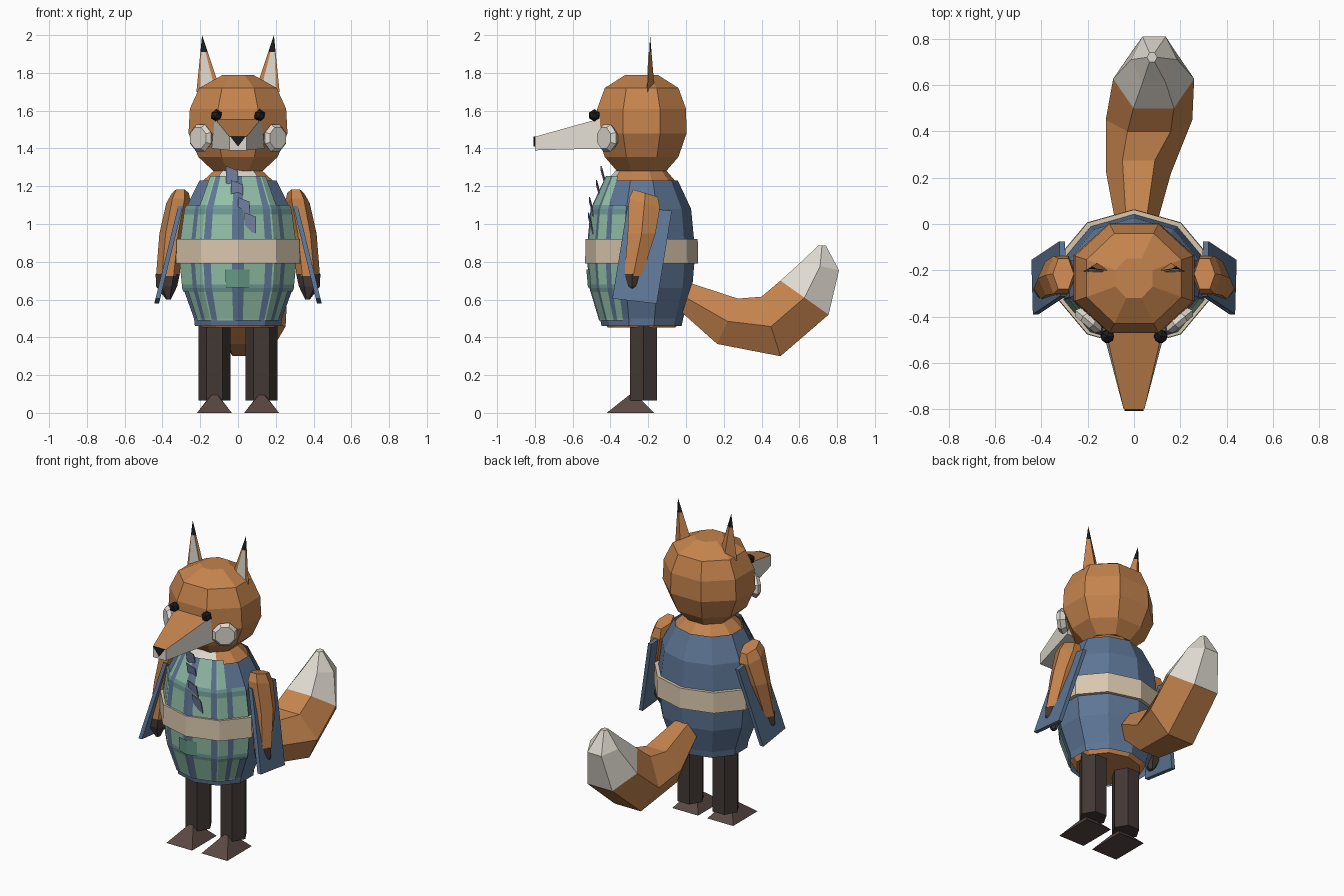
import bpy, bmesh
from math import sin, cos, pi, radians
from mathutils import Vector, Matrix

if "Cube" in bpy.data.objects:
    bpy.data.objects.remove(bpy.data.objects["Cube"])

COL = {
    "orange": (.56, .23, .075), "blue": (.11, .18, .30), "green": (.29, .52, .39),
    "teal": (.16, .33, .30), "tan": (.70, .57, .42), "white": (.74, .70, .63),
    "brown": (.055, .04, .036), "foot": (.10, .065, .055), "black": (.012, .012, .012),
    "lilac": (.22, .28, .46), "pocket": (.14, .34, .25),
}
MATS = {}
for key, c in COL.items():
    MATS[key] = bpy.data.materials.new(key)
    MATS[key].diffuse_color = (*c, 1)


def make(name, verts, faces, mats, idx=None):
    """Flat-shaded mesh object; idx gives a material slot per face."""
    me = bpy.data.meshes.new(name)
    me.from_pydata([tuple(v) for v in verts], [], faces)
    for m in mats:
        me.materials.append(MATS[m])
    for p, i in zip(me.polygons, idx or [0] * len(faces)):
        p.material_index = i
    bm = bmesh.new()
    bm.from_mesh(me)
    bmesh.ops.recalc_face_normals(bm, faces=bm.faces)
    bm.to_mesh(me)
    bm.free()
    ob = bpy.data.objects.new(name, me)
    bpy.context.collection.objects.link(ob)
    return ob


def skin(name, rings, mats, cap=True, band=None):
    """Bridge equal-sided rings; band gives a material slot per strip."""
    n = len(rings[0])
    faces, idx = [], []
    for r in range(len(rings) - 1):
        for i in range(n):
            j = (i + 1) % n
            faces.append((r * n + i, r * n + j, (r + 1) * n + j, (r + 1) * n + i))
            idx.append(band[r] if band else 0)
    if cap:
        last = (len(rings) - 1) * n
        faces += [tuple(range(n))[::-1], tuple(range(last, last + n))]
        idx += [idx[0], idx[-1]]
    return make(name, [v for r in rings for v in r], faces, mats, idx)


def ring(x, y, z, rx, ry, n, phase=0):
    return [Vector((x + rx * cos(phase + 2 * pi * i / n), y + ry * sin(phase + 2 * pi * i / n), z))
            for i in range(n)]


# head: eight-sided ball with a flat front
HC = 1 / cos(pi / 8)
head = [(1.28, .13, .13), (1.355, .21, .195), (1.48, .262, .238), (1.61, .255, .235),
        (1.72, .205, .195), (1.79, .08, .085)]
skin("head", [ring(0, -.235, z, a * HC, b * HC, 8, pi / 8) for z, a, b in head], ["orange"])

# body, shirt and belt: ten-sided barrel
CY = -.235
body = [(.452, .20, .18), (.50, .23, .205), (.66, .285, .255), (.85, .305, .27),
        (1.08, .275, .24), (1.22, .205, .185), (1.29, .125, .125)]
shirt = [(.46, .24, .212), (.50, .245, .22), (.66, .305, .268), (.85, .325, .284),
         (1.08, .292, .262), (1.23, .215, .192)]
skin("body", [ring(0, CY, z, a, b, 10, pi / 2) for z, a, b in body], ["orange"])
skin("shirt", [ring(0, CY, z, a, b, 10, pi / 2) for z, a, b in shirt], ["blue"], cap=False)
belt = [(.79, .322, .28), (.79, .345, .299), (.92, .342, .297), (.92, .318, .276)]
skin("belt", [ring(0, CY, z, a, b, 10, pi / 2) for z, a, b in belt], ["tan"], cap=False)


def radii(prof, z):
    for (z0, a0, b0), (z1, a1, b1) in zip(prof, prof[1:]):
        if z <= z1:
            break
    f = (z - z0) / (z1 - z0)
    return a0 + (a1 - a0) * f, b0 + (b1 - b0) * f


def front_point(prof, t, z, off):
    """Point on the barrel front; t counts corners sideways from the middle."""
    a, b = radii(prof, z)
    k = int(t // 1)
    p = [Vector(((a + off) * sin((k + d) * pi / 5), CY - (b + off) * cos((k + d) * pi / 5), z))
         for d in (0, 1)]
    return p[0].lerp(p[1], t - k)


def panel(name, prof, ts, zs, off, mats, pick):
    verts = [front_point(prof, t, z, off) for z in zs for t in ts]
    n, faces, idx = len(ts), [], []
    for r in range(len(zs) - 1):
        for c in range(n - 1):
            m = pick((ts[c] + ts[c + 1]) / 2, (zs[r] + zs[r + 1]) / 2)
            if m is not None:
                faces.append((r * n + c, r * n + c + 1, (r + 1) * n + c + 1, (r + 1) * n + c))
                idx.append(m)
    return make(name, verts, faces, mats, idx)


def plaid(t, z):
    t = abs(t)
    if t > 1.3 and z > 1.09 or t > 1.75 and z < .6:
        return None
    if t < .17 or .75 < t < .95 or 1.3 < t < 1.48:
        return 1
    return 2 if 1.05 < z < 1.1 or .64 < z < .68 else 0


half = [.17, .75, .95, 1, 1.3, 1.48, 1.75, 1.98]
ts = [-t for t in reversed(half)] + [0] + half
panel("shirt_front", shirt, ts, [.49, .5, .64, .66, .68, .85, 1.05, 1.08, 1.1, 1.23, 1.255],
      .008, ["green", "blue", "teal"], plaid)
panel("chest_patch", body, [-1, 0, 1], [1.20, 1.22, 1.285], .006, ["white"], lambda t, z: 0)

# pocket
panel("pocket", shirt, [-.34, 0, .32], [.665, .76], .016, ["pocket"], lambda t, z: 0)

# hanging tie of four slanted plates
for i, (x, y, z) in enumerate([(-.032, -.44, 1.25), (-.005, -.465, 1.175),
                               (.03, -.502, 1.085), (.065, -.508, 1.005)]):
    c = Vector((x, y, z))
    q = [c + Vector((sx * .031, -sz * .012, sz * .045 - sx * .012))
         for sx, sz in ((-1, -1), (1, -1), (1, 1), (-1, 1))]
    make(f"tie_plate_{i}", q + [v + Vector((0, .006, 0)) for v in q],
         [(0, 1, 2, 3), (7, 6, 5, 4)] + [(k, k + 4, (k + 1) % 4 + 4, (k + 1) % 4) for k in range(4)],
         ["lilac"])

# muzzle: orange top, pale sides
mz = [Vector(p) for p in [(-.14, -.44, 1.40), (.14, -.44, 1.40), (.125, -.45, 1.56), (-.125, -.45, 1.56),
                          (-.045, -.80, 1.39), (.045, -.80, 1.39), (.045, -.80, 1.462), (-.045, -.80, 1.462)]]
make("muzzle", mz, [(3, 2, 1, 0), (4, 5, 6, 7), (0, 1, 5, 4), (1, 2, 6, 5), (2, 3, 7, 6), (3, 0, 4, 7)],
     ["white", "orange"], [0, 0, 0, 0, 1, 0])
make("nose", [(-.04, -.80, 1.463), (.04, -.80, 1.463), (0, -.80, 1.41),
              (-.04, -.808, 1.463), (.04, -.808, 1.463), (0, -.808, 1.41)],
     [(0, 1, 2), (3, 5, 4), (0, 3, 4, 1), (1, 4, 5, 2), (2, 5, 3, 0)], ["black"])

# tail: bent six-sided tube with a pale tip, rings given as centre, radius, tilt
tail = []
for x, top, bot, rx in [(.01, (.03, .685), (-.02, .53), .09), (.02, (.275, .605), (.165, .365), .14),
                        (.065, (.40, .615), (.50, .30), .187), (.085, (.50, .70), (.755, .52), .175),
                        (.087, (.61, .80), (.81, .755), .10), (.078, (.70, .885), (.74, .887), .022)]:
    t, b = Vector((x, *top)), Vector((x, *bot))
    tail.append([(t + b) / 2 + Vector((rx * cos(a), 0, 0)) + (t - b) / 2 * (sin(a) / sin(pi / 3))
                 for a in (k * pi / 3 for k in range(6))])
skin("tail", tail, ["orange", "white"], band=[0, 0, 0, 1, 1])

# paired parts
for s, side in ((-1, "left"), (1, "right")):
    arm = [(.305, -.215, 1.165, .045, .075), (.315, -.22, 1.11, .065, .095),
           (.35, -.235, .95, .066, .085), (.372, -.28, .725, .062, .054)]
    rings = [ring(s * x, y, z, a, b, 6) for x, y, z, a, b in arm]
    for k in (0, 1):
        for v in rings[k]:
            v.z -= (v.y + .22) * .3
    skin(f"{side}_arm", rings, ["orange"])
    hand = [(.372, -.285, .735, .064, .045), (.378, -.285, .67, .056, .047), (.368, -.285, .60, .012, .022)]
    skin(f"{side}_hand", [ring(s * x, y, z, a, b, 6) for x, y, z, a, b in hand], ["brown"])

    # sleeve flap hanging inside the arm
    flap = [(-.075, 1.07), (-.31, 1.095), (-.39, .605), (-.155, .578)]
    skin(f"{side}_sleeve_flap", [[Vector((s * (.298 + d + (1.07 - z) * .245), y, z)) for y, z in flap]
                                 for d in (0, .025)], ["blue"])

    skin(f"{side}_leg", [ring(s * .125, -.225, z, .084, .084, 6) for z in (.065, .50)], ["brown"])
    make(f"{side}_foot", [(s * .125 + dx, y, z) for dx, y, z in
                          [(-.092, -.42, 0), (.092, -.42, 0), (.092, -.17, 0), (-.092, -.17, 0),
                           (-.015, -.30, .095), (.015, -.30, .095), (.015, -.27, .1), (-.015, -.27, .1)]],
         [(3, 2, 1, 0), (4, 5, 6, 7), (0, 1, 5, 4), (1, 2, 6, 5), (2, 3, 7, 6), (3, 0, 4, 7)], ["foot"])

    # ear: thin pyramid with dark tip and pale inside
    apex = Vector((s * .19, -.19, 2.0))
    base = [Vector(p) for p in ((s * .09, -.205, 1.70), (s * .22, -.205, 1.70), (s * .155, -.165, 1.70))]
    skin(f"{side}_ear", [base, [p.lerp(apex, .7) for p in base], [p.lerp(apex, .99) for p in base]],
         ["orange", "black"], band=[0, 1])
    inner = [Vector((s * x, y, z)) for x, y, z in ((.125, -.208, 1.725), (.2, -.208, 1.725),
                                                   (.194, -.199, 1.91), (.172, -.199, 1.91))]
    skin(f"{side}_inner_ear", [inner, [v + Vector((0, .008, 0)) for v in inner]], ["white"])

    # eye and cheek
    bm = bmesh.new()
    bmesh.ops.create_icosphere(bm, subdivisions=1, radius=.033,
                               matrix=Matrix.Translation((s * .115, -.485, 1.575)))
    me = bpy.data.meshes.new(f"{side}_eye")
    bm.to_mesh(me)
    bm.free()
    me.materials.append(MATS["black"])
    bpy.context.collection.objects.link(bpy.data.objects.new(f"{side}_eye", me))
    turn = Matrix.Translation((s * .198, -.418, 1.455)) @ Matrix.Rotation(s * radians(40), 4, 'Z') \
        @ Matrix.Rotation(radians(90), 4, 'X')
    skin(f"{side}_cheek", [[turn @ v for v in ring(0, 0, z, r, r, 8, pi / 8)]
                           for z, r in ((-.03, .06), (0, .078), (.022, .06))], ["white"])

for m in bpy.data.materials:
    if m.users and not m.is_grease_pencil:
        m.use_nodes = True
        m.node_tree.nodes["Principled BSDF"].inputs["Base Color"].default_value = m.diffuse_color
